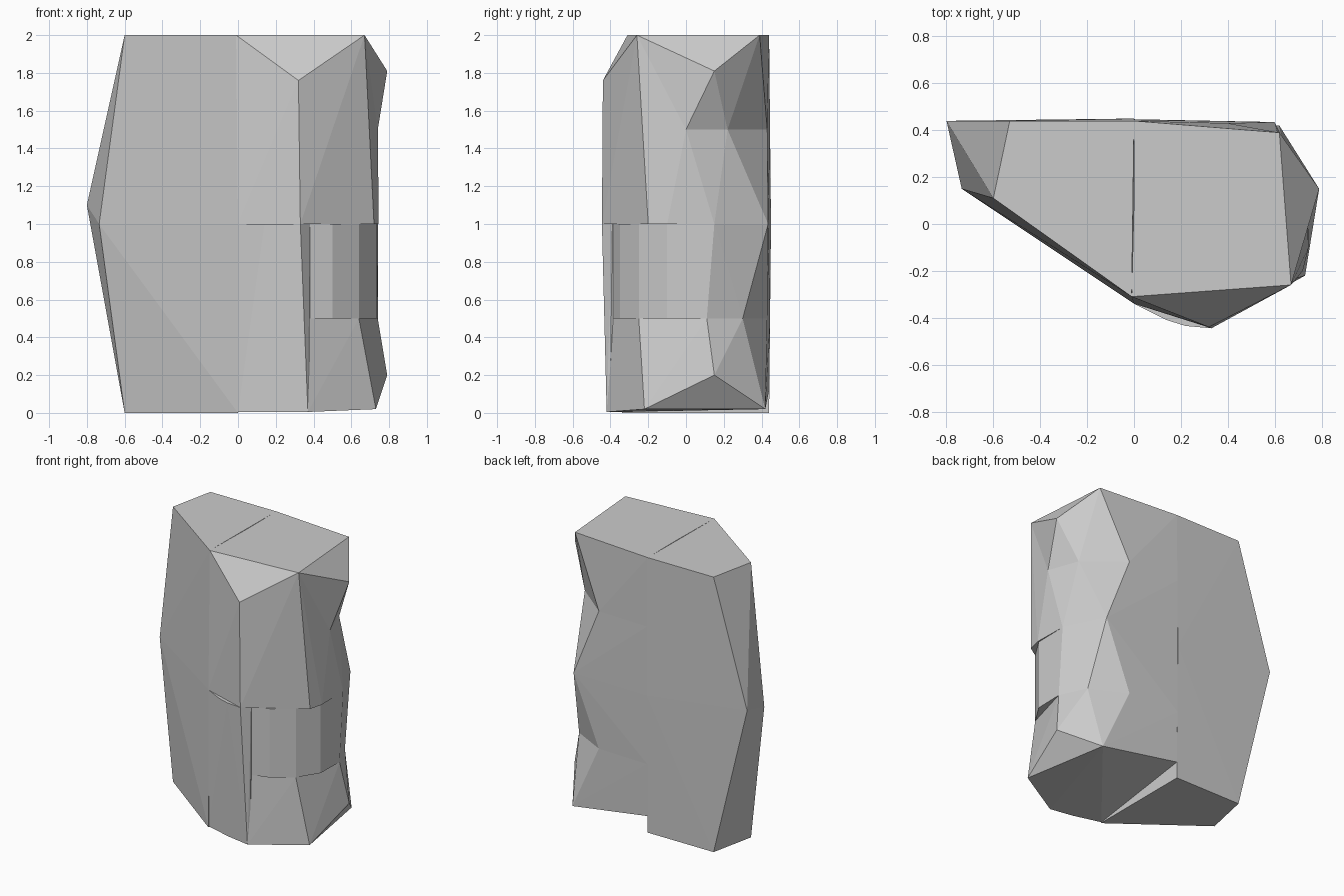
import bpy, bmesh

if "Cube" in bpy.data.objects:
    bpy.data.objects.remove(bpy.data.objects["Cube"])


def hull(name, levels):
    """Convex faceted block from points grouped by height."""
    bm = bmesh.new()
    for z, pts in levels:
        for x, y in pts:
            bm.verts.new((x, y, z))
    res = bmesh.ops.convex_hull(bm, input=bm.verts)
    junk = {g for g in res["geom_interior"] + res["geom_unused"]
            if isinstance(g, bmesh.types.BMVert)}
    bmesh.ops.delete(bm, geom=list(junk), context='VERTS')
    bmesh.ops.recalc_face_normals(bm, faces=bm.faces)
    me = bpy.data.meshes.new(name)
    bm.to_mesh(me)
    bm.free()
    ob = bpy.data.objects.new(name, me)
    bpy.context.collection.objects.link(ob)
    return ob


# shared outlines of the right side at the break heights
back_pinch = [(.74, .11), (.65, .3), (.4, .43), (0, .445)]
back_bulge = [(.74, .15), (.6, .435), (0, .447)]
round_front = [(.37, -.39), (.5, -.35), (.64, -.25), (.735, -.1)]
high_pinch = [(.74, 0), (.66, .22), (.4, .43), (0, .445)]
inner = [(0, -.25)]

# large left half
rock = hull("boulder", [
    (2, [(-.53, .44), (-.6, .11), (-.01, -.31), (0, .44)]),
    (1.1, [(-.8, .44)]),
    (1, [(-.735, .15), (0, -.34), (0, .45)]),
    (0, [(-.53, .44), (-.6, .11), (0, -.34), (0, .44)])])

parts = [
    # upper front right
    hull("upper_front", [
        (2, [(-.01, -.31), (.67, -.26), (0, .1), (.6, .1)]),
        (1.76, [(.32, -.44)]),
        (1.5, [(.74, 0)]),
        (1, [(0, -.34), (.33, -.445), (.72, -.2), (.745, -.1), (.7, .1), (0, .1)])]),
    # upper back right
    hull("upper_back", [
        (2, [(.67, -.26), (.62, .39), (0, .44)] + inner),
        (1.81, [(.79, .15)]),
        (1.5, high_pinch + inner)]),
    # middle blocks
    hull("upper_middle", [(1.5, high_pinch + inner),
                          (1, back_bulge + [(.745, -.1)] + inner)]),
    hull("lower_middle", [(1, round_front + back_bulge + inner),
                          (.5, round_front + back_pinch + inner)]),
    # lower front column
    hull("lower_front", [
        (1, [(0, -.34), (.14, -.41), (.22, -.435), (.33, -.445), (.38, -.39), (.3, 0), (0, 0)]),
        (.15, [(.38, -.4)]),
        (0.005, [(0, -.335), (.2, -.39), (.37, -.42)]),
        (.1, [(.3, 0), (0, 0)])]),
    # foot
    hull("foot", [
        (.5, [(.37, -.39), (.64, -.25)] + back_pinch + inner),
        (.2, [(.79, .15)]),
        (.12, [(0, .44)]),
        (.02, [(.73, -.22), (.62, .42)]),
        (0.005, [(.37, -.42), (0, -.335)])]),
]

# fuse the blocks into one solid
for p in parts:
    m = rock.modifiers.new(p.name, 'BOOLEAN')
    m.operation = 'UNION'
    m.solver = 'EXACT'
    m.object = p
dg = bpy.context.evaluated_depsgraph_get()
fused = bpy.data.meshes.new_from_object(rock.evaluated_get(dg))
rock.modifiers.clear()
rock.data = fused
for p in parts:
    bpy.data.objects.remove(p)
